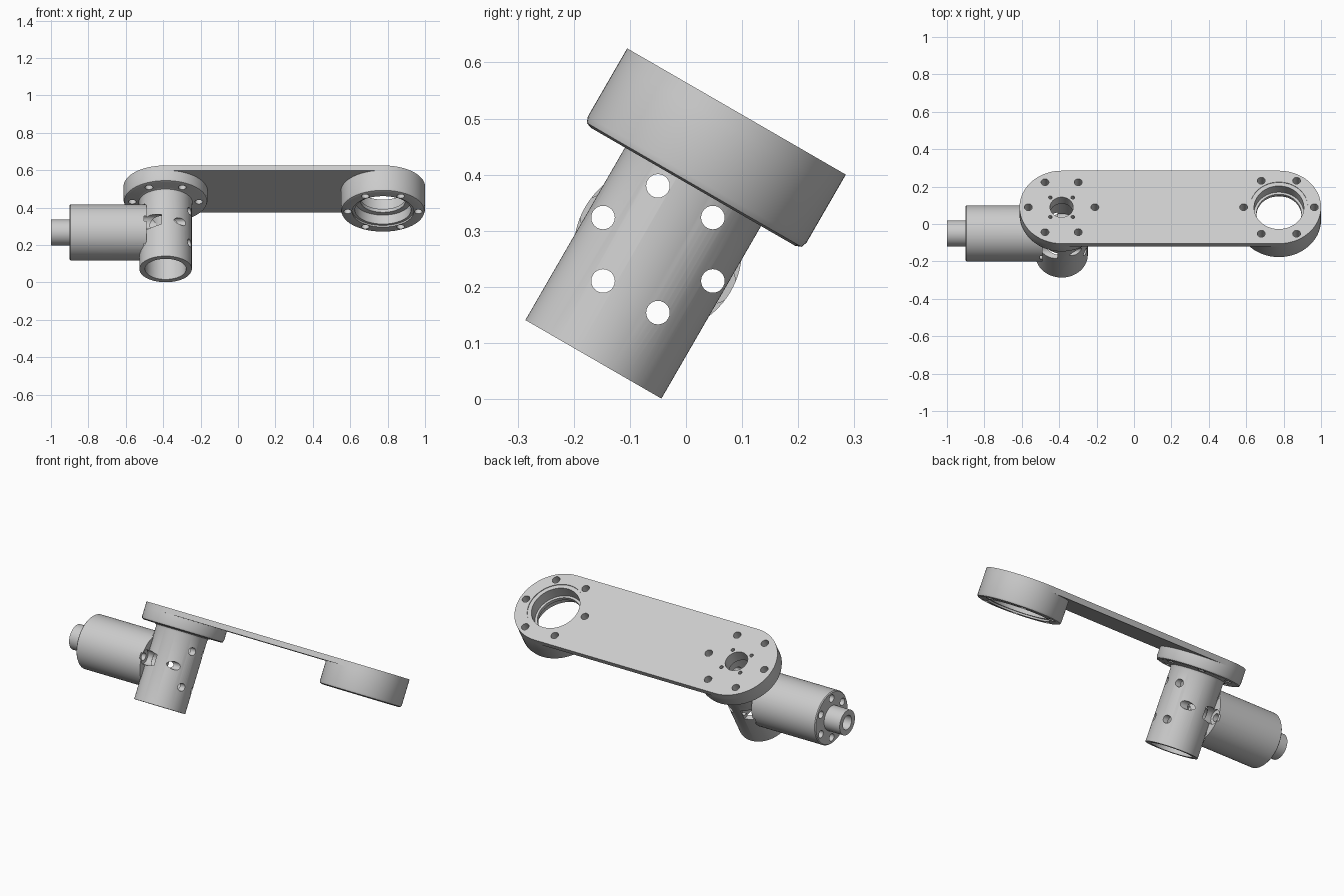
import bpy, bmesh
from math import radians, cos, sin, pi
from mathutils import Matrix, Vector

cube = bpy.data.objects.get("Cube")
if cube:
    bpy.data.objects.remove(cube, do_unlink=True)

grey = bpy.data.materials.new("machined_grey")
grey.use_nodes = True
COLOR = (0.6, 0.6, 0.6, 1)
grey.diffuse_color = COLOR
grey.node_tree.nodes["Principled BSDF"].inputs["Base Color"].default_value = COLOR

# Frames: the arm is tilted about x, the barrel lies along x
LEFT, RIGHT = -0.387, 0.775
ARM = Matrix.Translation((0, 0.09, 0.5125)) @ Matrix.Rotation(radians(-30), 4, 'X')
BARREL = Matrix.Translation((0, -0.05, 0.267)) @ Matrix.Rotation(radians(90), 4, 'Y')


def at(frame, x=0, y=0):
    return frame @ Matrix.Translation((x, y, 0))


def spin_profile(bm, profile, segs, center=(0, 0)):
    """Revolve (radius, height) points about the vertical axis."""
    cx, cy = center
    vs = [bm.verts.new((cx + r, cy, z)) for r, z in profile]
    pairs = list(zip(vs, vs[1:]))
    if profile[0][0] > 0:
        pairs.append((vs[-1], vs[0]))
    es = [bm.edges.new(p) for p in pairs]
    bmesh.ops.spin(bm, geom=vs + es, cent=(cx, cy, 0), axis=(0, 0, 1),
                   angle=2 * pi, steps=segs, use_merge=False)


def make(name, bm, frame):
    bmesh.ops.remove_doubles(bm, verts=bm.verts, dist=1e-5)
    bmesh.ops.recalc_face_normals(bm, faces=bm.faces)
    me = bpy.data.meshes.new(name)
    bm.to_mesh(me)
    bm.free()
    me.materials.append(grey)
    ob = bpy.data.objects.new(name, me)
    bpy.context.collection.objects.link(ob)
    ob.matrix_world = frame
    return ob


def lathe(name, profile, frame, segs=80):
    bm = bmesh.new()
    spin_profile(bm, profile, segs)
    return make(name, bm, frame)


def drills(name, profile, frame, count, ring, phase=0.0):
    """A ring of identical revolved cutters."""
    bm = bmesh.new()
    for i in range(count):
        a = phase + 2 * pi * i / count
        spin_profile(bm, profile, 24, (ring * cos(a), ring * sin(a)))
    ob = make(name, bm, frame)
    ob.hide_render = True
    return ob


def rod(r, a, b):
    return [(0, a), (r, a), (r, b), (0, b)]


def cut(ob, cutters):
    for c in cutters:
        m = ob.modifiers.new("cut", 'BOOLEAN')
        m.operation, m.solver, m.object = 'DIFFERENCE', 'EXACT', c
    bpy.context.view_layer.update()
    me = bpy.data.meshes.new_from_object(
        ob.evaluated_get(bpy.context.evaluated_depsgraph_get()))
    ob.modifiers.clear()
    ob.data = me


# Link plate: a thin slab with round ends
bm = bmesh.new()
half = [(i - 20) * pi / 40 for i in range(41)]
rim = [(RIGHT + 0.225 * cos(a), 0.225 * sin(a)) for a in half]
rim += [(LEFT - 0.225 * cos(a), -0.225 * sin(a)) for a in half]
base = bm.faces.new([bm.verts.new((x, y, -0.03)) for x, y in rim])
top = bmesh.ops.extrude_face_region(bm, geom=[base])["geom"]
bmesh.ops.translate(bm, vec=Vector((0, 0, 0.03)),
                    verts=[v for v in top if isinstance(v, bmesh.types.BMVert)])
plate = make("link_plate", bm, ARM)

# Bearing hub under the far end
hub = lathe("bearing_hub", [
    (0.133, -0.03), (0.225, -0.03), (0.225, -0.14), (0.221, -0.151), (0.21, -0.155),
    (0.165, -0.155), (0.165, -0.145), (0.15, -0.145), (0.15, -0.09), (0.12, -0.09),
    (0.12, -0.07), (0.133, -0.07)], at(ARM, RIGHT))

# Flange with the open tube hanging from it
tube = lathe("flange_tube", [
    (0.062, -0.03), (0.225, -0.03), (0.225, -0.08), (0.221, -0.091), (0.21, -0.095),
    (0.155, -0.095), (0.144, -0.099), (0.14, -0.11), (0.14, -0.51), (0.11, -0.51),
    (0.11, -0.07), (0.062, -0.07)], at(ARM, LEFT))

# Side barrel with its hollow shaft
barrel = lathe("side_barrel", [
    (0.04, -1), (0.07, -1), (0.07, -0.9), (0.145, -0.9), (0.15, -0.895),
    (0.15, -0.49), (0.04, -0.49)], BARREL)

# Cutters
bolt = rod(0.021, -0.3, 0.1)
flange_bolts = drills("flange_bolt_cutter", rod(0.021, -0.105, 0.1), at(ARM, LEFT), 6, 0.178)
hub_bolts = drills("hub_bolt_cutter", bolt, at(ARM, RIGHT), 6, 0.189)
small_bolts = drills("small_bolt_cutter", rod(0.01, -0.09, 0.1), at(ARM, LEFT), 4, 0.085, pi / 4)
left_bore = lathe("left_bore_cutter", rod(0.062, -0.05, 0.05), at(ARM, LEFT), 64)
right_bore = lathe("right_bore_cutter", [
    (0, 0.05), (0.155, 0.05), (0.155, -0.004), (0.133, -0.004), (0.133, -0.05), (0, -0.05)],
    at(ARM, RIGHT))
barrel_bolts = drills("barrel_bolt_cutter", [
    (0, -1.1), (0.021, -1.1), (0.021, -0.502), (0.04, -0.502), (0.04, -0.41),
    (0.021, -0.41), (0.021, -0.1), (0, -0.1)], BARREL, 6, 0.113)
tube_space = lathe("tube_space_cutter", rod(0.125, -0.6, -0.05), at(ARM, LEFT))
cable_bore = lathe("cable_bore_cutter", rod(0.04, -0.6, -0.4), BARREL, 48)
cutters = [flange_bolts, hub_bolts, small_bolts, left_bore, right_bore,
           barrel_bolts, tube_space, cable_bore]

cut(plate, [flange_bolts, hub_bolts, small_bolts, left_bore, right_bore])
cut(hub, [hub_bolts])
cut(tube, [flange_bolts, small_bolts, barrel_bolts, cable_bore])
cut(barrel, [barrel_bolts, tube_space])
for c in cutters:
    bpy.data.objects.remove(c, do_unlink=True)

# Smooth shading with crisp machined edges
for ob in bpy.context.view_layer.objects:
    ob.select_set(ob in (plate, hub, tube, barrel))
bpy.context.view_layer.objects.active = plate
bpy.ops.object.shade_smooth_by_angle(angle=radians(30))
